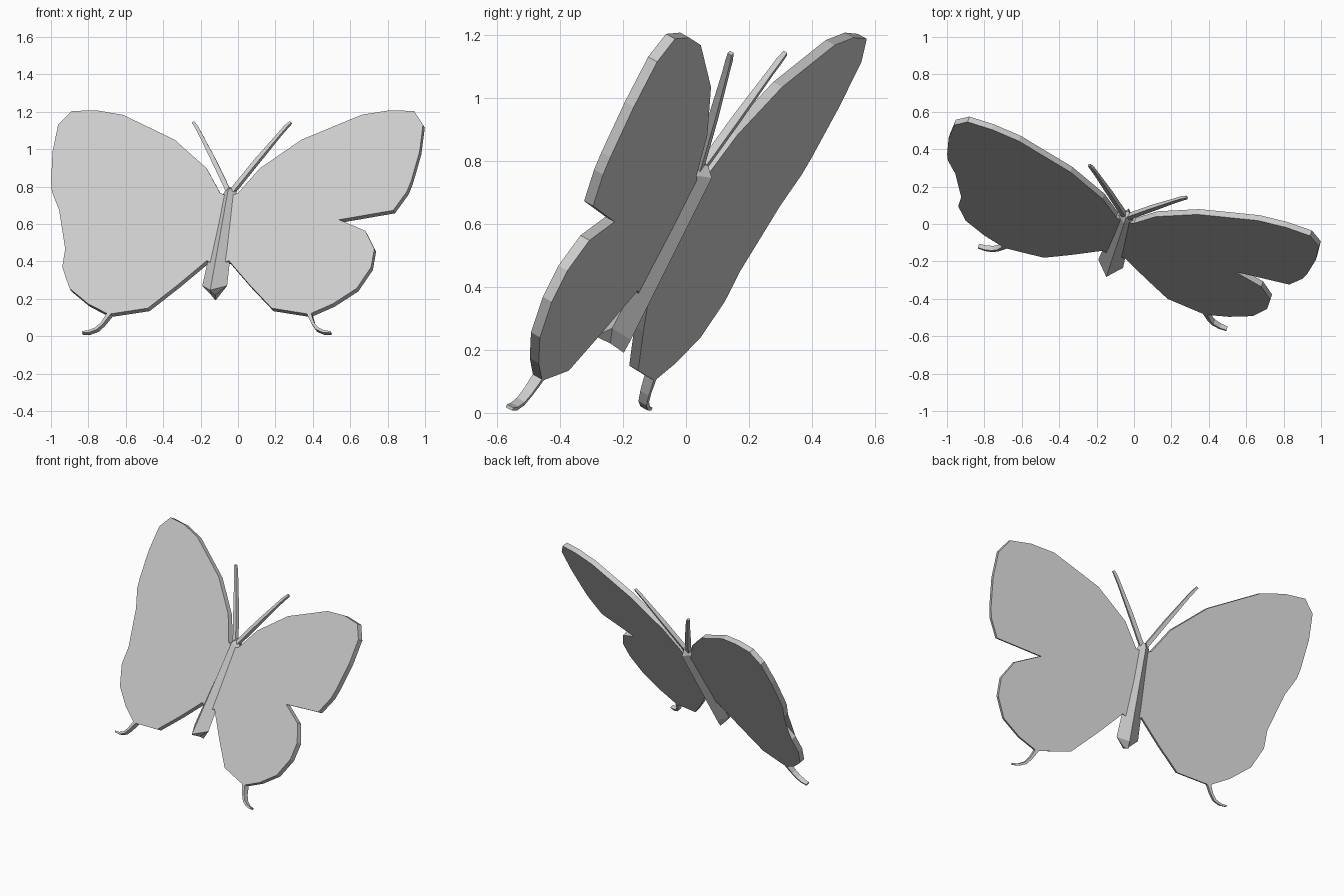
import bpy, bmesh, math
from mathutils import Matrix, Vector

if "Cube" in bpy.data.objects:
    bpy.data.objects.remove(bpy.data.objects["Cube"])

# Local frame: x across the wings, y along the wing normal (back), z along the body
TILT = math.radians(28)
POSE = (Matrix.Translation((-0.17, -0.348, 0))
        @ Matrix.Rotation(math.radians(-18.4), 4, 'Z')
        @ Matrix.Rotation(-TILT, 4, 'X'))
K = math.cos(TILT)  # profile heights are given in world z


def loft(name, rings):
    """Skin a stack of equal-sized rings, cap both ends, move into the pose."""
    bm = bmesh.new()
    loops = [[bm.verts.new(POSE @ Vector(p)) for p in r] for r in rings]
    for a, b in zip(loops, loops[1:]):
        for i in range(len(a)):
            j = (i + 1) % len(a)
            bm.faces.new((a[i], a[j], b[j], b[i]))
    bm.faces.new(loops[0])
    bm.faces.new(loops[-1])
    bmesh.ops.triangulate(bm, faces=[f for f in bm.faces if len(f.verts) > 4])
    bmesh.ops.recalc_face_normals(bm, faces=bm.faces)
    me = bpy.data.meshes.new(name)
    bm.to_mesh(me)
    bm.free()
    ob = bpy.data.objects.new(name, me)
    bpy.context.collection.objects.link(ob)
    return ob


def ribbon(name, path, side, widths, depths):
    """Four-sided strip along a path lying in the wing plane."""
    pts = [Vector((side * s, 0, z / K)) for s, z in path]
    rings = []
    for i, p in enumerate(pts):
        d = (pts[min(i + 1, len(pts) - 1)] - pts[max(i - 1, 0)]).normalized()
        across = Vector((d.z, 0, -d.x)) * widths[i] / 2
        deep = Vector((0, depths[i] / 2, 0))
        rings.append([p + across + deep, p - across + deep,
                      p - across - deep, p + across - deep])
    return loft(name, rings)


WING = [(0.0, .74), (.05, .757), (.15, .89), (.358, 1.043), (.673, 1.176),
        (.828, 1.2), (.965, 1.196), (1.028, 1.123), (1.034, .98), (1.014, .82),
        (1.0, .765), (.941, .665), (.645, .615), (.803, .556), (.871, .46),
        (.87, .361), (.809, .248), (.69, .166), (.566, .11), (.349, .142),
        (.202, .267), (.062, .396), (0.0, .37)]
ANTENNA = [(.008, .77), (.12, .935), (.225, 1.082), (.252, 1.118), (.275, 1.143)]
TAIL = [(.562, .118), (.575, .095), (.592, .066), (.62, .036), (.66, .02), (.70, .017)]
T = .034

for label, side in (("left", -1), ("right", 1)):
    # Flat wing plate
    loft(label + "_wing", [[(side * s, y, z / K) for s, z in WING]
                           for y in (-T / 2, T / 2)])
    # Antenna
    ribbon(label + "_antenna", ANTENNA, side,
           [.026, .025, .018, .018, .014], [.026, .025, .018, .018, .014])
    # Curled wing tail
    ribbon(label + "_tail", TAIL, side, [.024, .02, .016, .016, .014, .01],
           [T, T, .032, .03, .028, .024])

# Diamond-section body, wider toward the abdomen, with a notched lower end
loft("body", [
    [(.02, 0, .90), (0, .02, .90), (-.02, 0, .90), (0, -.02, .885)],
    [(.042, 0, .855), (0, .05, .872), (-.042, 0, .855), (0, -.04, .865)],
    [(.07, 0, .305), (0, .052, .29), (-.07, 0, .305), (0, -.055, .25)],
    [(.012, 0, .25), (0, .05, .243), (-.012, 0, .25), (0, -.05, .245)],
])
